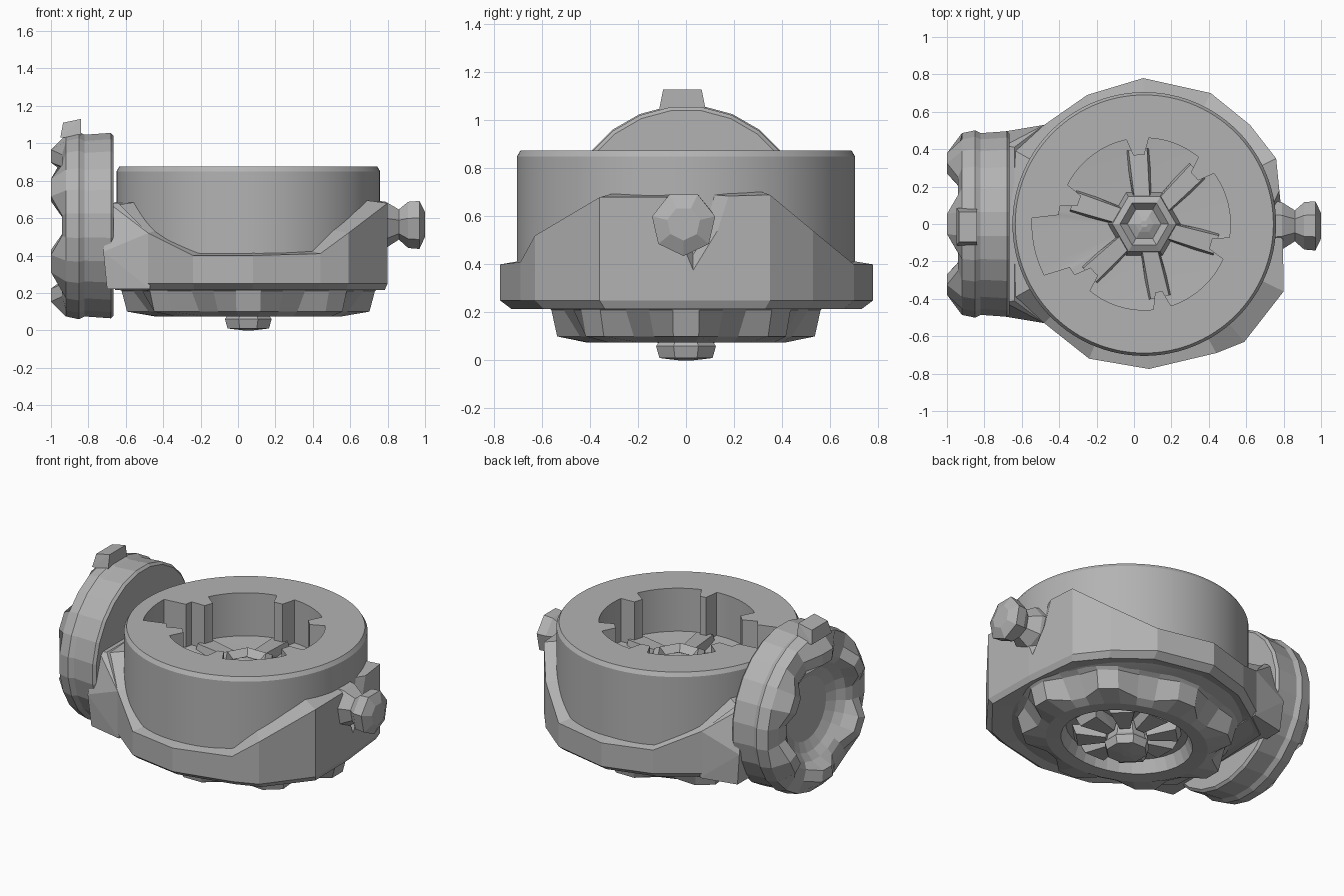
import bpy, bmesh, math
from math import cos, sin, pi, radians
from mathutils import Matrix, Vector

old = bpy.data.objects.get("Cube")
if old:
    bpy.data.objects.remove(old, do_unlink=True)

grey = bpy.data.materials.new("plain grey")
grey.use_nodes = True
colour = (0.45, 0.45, 0.45, 1)
grey.diffuse_color = colour
grey.node_tree.nodes["Principled BSDF"].inputs["Base Color"].default_value = colour


def activate(ob):
    bpy.ops.object.select_all(action="DESELECT")
    ob.select_set(True)
    bpy.context.view_layer.objects.active = ob


def finish(name, bm, smooth=False):
    bmesh.ops.recalc_face_normals(bm, faces=bm.faces)
    mesh = bpy.data.meshes.new(name)
    bm.to_mesh(mesh)
    bm.free()
    mesh.materials.append(grey)
    ob = bpy.data.objects.new(name, mesh)
    bpy.context.collection.objects.link(ob)
    if smooth:
        activate(ob)
        bpy.ops.object.shade_smooth_by_angle(angle=radians(30))
    return ob


def skin(name, loops, closed=False, smooth=False):
    """Bridge equal loops of points, capping the ends unless closed."""
    bm = bmesh.new()
    loops = [[bm.verts.new(p) for p in loop] for loop in loops]
    pairs = list(zip(loops, loops[1:]))
    if closed:
        pairs.append((loops[-1], loops[0]))
    else:
        bm.faces.new(loops[0])
        bm.faces.new(loops[-1])
    for low, high in pairs:
        for i in range(len(low)):
            j = (i + 1) % len(low)
            bm.faces.new((low[i], low[j], high[j], high[i]))
    return finish(name, bm, smooth)


def lathe(name, rings, n, matrix, smooth=False, turn=0):
    """Rings are (radius, height) pairs; either may be a function of angle."""
    value = lambda v, a: v(a) if callable(v) else v
    angles = [2 * pi * (i + turn) / n for i in range(n)]
    skin(name, [[matrix @ Vector((value(r, a) * cos(a), value(r, a) * sin(a), value(z, a)))
                 for a in angles] for r, z in rings], smooth=smooth)


def hull(name, points, matrix=Matrix()):
    bm = bmesh.new()
    for p in points:
        bm.verts.new(matrix @ Vector(p))
    result = bmesh.ops.convex_hull(bm, input=bm.verts)
    bmesh.ops.delete(bm, geom=list(set(result["geom_interior"])), context="VERTS")
    return finish(name, bm)


def mirrored(points):
    return [(x, s * y, z) for x, y, z in points for s in (1, -1)]


centre = Matrix.Translation((0.055, 0, 0))
POSTS = (45, 95, 162, 223, 282, 344)


# Round housing with a keyed opening in the lid
def opening(a):
    d = math.degrees(a) % 360
    if any(abs(d - p) < 6 for p in POSTS):
        return 0.37
    return 0.6 if 175 < d < 208 else 0.46


lathe("housing", [(0.66, 0.225), (0.705, 0.25), (0.705, 0.85), (0.69, 0.875),
                  (opening, 0.875), (opening, 0.6), (0.18, 0.58)],
      120, centre, smooth=True)

# Raised floor arms and centre boss inside the opening
for i, p in enumerate(POSTS):
    m = centre @ Matrix.Rotation(radians(p), 4, "Z")
    hull(f"floor_arm_{i + 1}", mirrored([(0.12, 0.05, 0.55), (0.4, 0.07, 0.55),
                                        (0.12, 0.04, 0.65), (0.4, 0.05, 0.63)]), m)
lathe("centre_boss", [(0.2, 0.56), (0.17, 0.66), (0.13, 0.68), (0.09, 0.64),
                      (0.05, 0.66), (0.02, 0.67)], 6, centre)

# Faceted collar, flat on the knob side, climbing on both sides
OUTLINE = [(0.08, -0.775, 0.41), (0.44, -0.69, 0.42), (0.59, -0.63, 0.53),
           (0.8, -0.36, 0.69), (0.795, 0, 0.69), (0.76, 0.35, 0.7),
           (0.62, 0.53, 0.55), (0.41, 0.7, 0.41), (0.05, 0.78, 0.41),
           (-0.25, 0.69, 0.41), (-0.48, 0.53, 0.53), (-0.65, 0.4, 0.68),
           (-0.67, 0, 0.69), (-0.65, -0.4, 0.68), (-0.48, -0.53, 0.53),
           (-0.24, -0.72, 0.41)]


def shrunk(x, y, radius):
    v = Vector((x - 0.055, y)).normalized() * radius
    return v.x + 0.055, v.y


collar = skin("collar", [[(*shrunk(x, y, 0.66), 0.23) for x, y, z in OUTLINE],
                         [(0.98 * x, 0.94 * y, 0.215) for x, y, z in OUTLINE],
                         [(x, y, 0.25) for x, y, z in OUTLINE],
                         [(x, y, z - 0.01) for x, y, z in OUTLINE],
                         [(*shrunk(x, y, 0.66), z + 0.01) for x, y, z in OUTLINE]],
              closed=True)

# Pocket cut around the knob
cutter = hull("pocket_cutter", [(0.86, -0.16, 0.74), (0.86, 0.38, 0.74), (0.86, 0.03, 0.24),
                                (0.75, -0.06, 0.74), (0.75, 0.14, 0.74), (0.75, 0.03, 0.46)])
cut = collar.modifiers.new("pocket", "BOOLEAN")
cut.operation = "DIFFERENCE"
cut.object = cutter
activate(collar)
bpy.ops.object.modifier_apply(modifier=cut.name)
bpy.data.objects.remove(cutter, do_unlink=True)

# Neck joining the housing to the side disc
hull("neck", mirrored([(-0.72, 0.49, 0.42), (-0.7, 0.48, 0.22), (-0.69, 0.42, 0.68),
                       (-0.64, 0.41, 0.68), (-0.48, 0.53, 0.52), (-0.47, 0.53, 0.22)]))


# Toothed underside with a recess
def tooth(a):
    return 0.62 if cos(8 * a) > 0 else 0.53


lathe("base", [(0.68, 0.24), (lambda a: 0.4 * tooth(a) + 0.4, 0.21), (tooth, 0.1),
               (0.48, 0.075), (0.39, 0.08), (0.36, 0.16), (0.16, 0.17)],
      32, centre @ Matrix.Diagonal((1.05, 0.87, 1, 1)), turn=0.5)
for i in range(8):
    m = centre @ Matrix.Rotation(2 * pi * i / 8, 4, "Z")
    hull(f"base_petal_{i + 1}", mirrored([(0.1, 0.04, 0.19), (0.32, 0.1, 0.19),
                                         (0.12, 0.03, 0.1), (0.29, 0.07, 0.11)]), m)
lathe("base_hub", [(0.1, 0.18), (0.12, 0.08), (0.135, 0.06), (0.12, 0.01),
                   (0.03, 0.0)], 8, centre, turn=0.5)

# Side disc with lugged rim and dished outer face
side = Matrix.Translation((0, 0, 0.56)) @ Matrix.Rotation(-pi / 2, 4, "Y")


def lug(a):
    return 1.0 if cos(6 * a + 0.5) > 0 else 0.94


lathe("side_disc", [(0.485, 0.665), (0.5, 0.68), (0.49, 0.82), (0.505, 0.85),
                    (0.49, 0.92), (0.41, lug), (0.34, lug),
                    (0.3, 0.92), (0.26, 0.88), (0.2, 0.85)], 24, side, turn=0.5)
hull("disc_tab", [(x, s * w - 0.015, z) for s in (-1, 1) for x, w, z in
                  ((-0.95, 0.1, 1.03), (-0.84, 0.1, 1.03),
                   (-0.935, 0.08, 1.11), (-0.84, 0.08, 1.13))])

# Side knob
knob = Matrix.Translation((0, -0.01, 0.57)) @ Matrix.Rotation(pi / 2, 4, "Y")
lathe("side_knob", [(0.14, 0.73), (0.13, 0.79), (0.085, 0.86), (0.13, 0.91),
                    (0.135, 0.97), (0.07, 1.0)], 7, knob)
